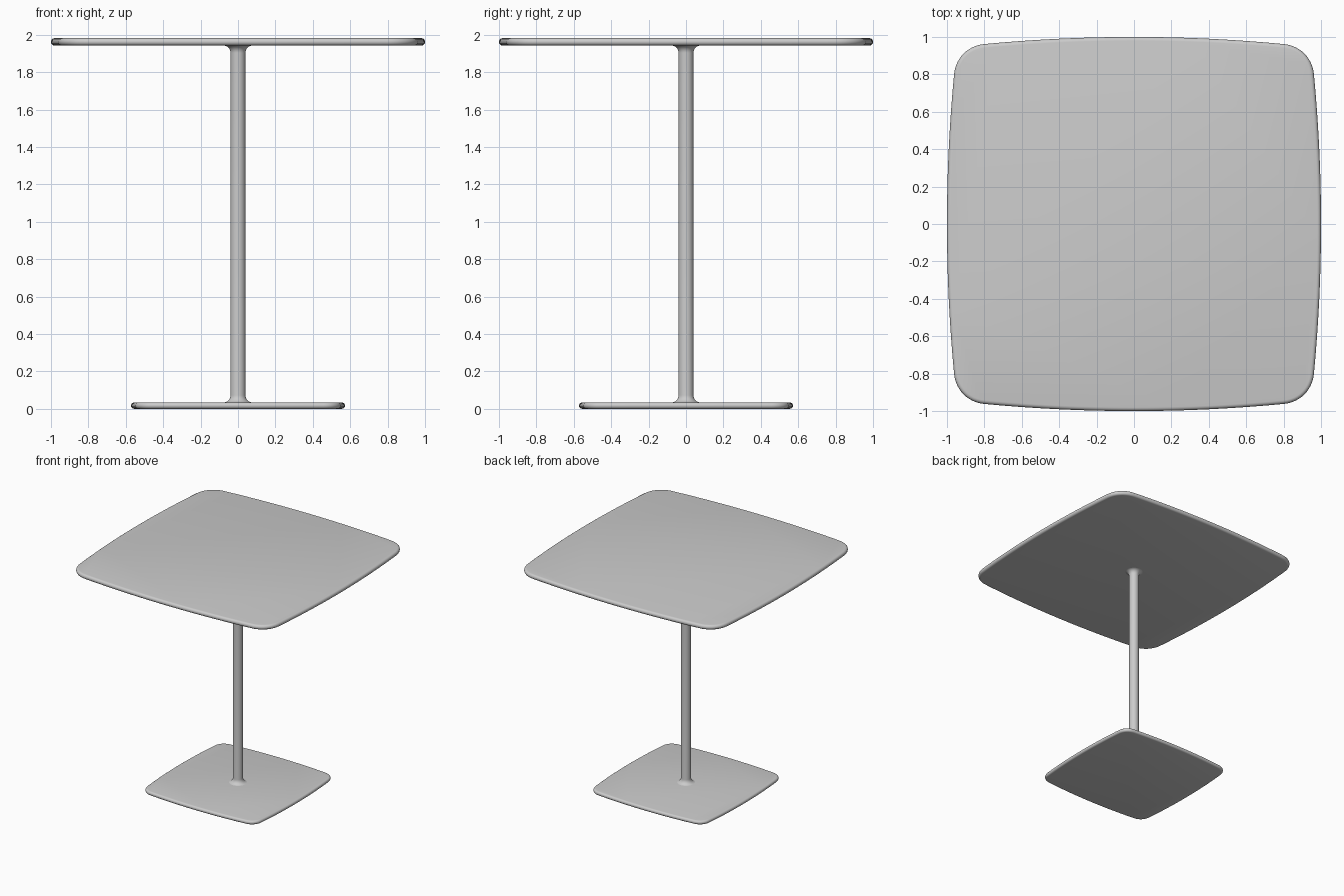
import bpy, bmesh, math
from mathutils import Vector

if "Cube" in bpy.data.objects:
    bpy.data.objects.remove(bpy.data.objects["Cube"])


def finish(name, bm, angle):
    bmesh.ops.recalc_face_normals(bm, faces=bm.faces)
    mesh = bpy.data.meshes.new(name)
    bm.to_mesh(mesh)
    bm.free()
    obj = bpy.data.objects.new(name, mesh)
    bpy.context.collection.objects.link(obj)
    bpy.ops.object.select_all(action='DESELECT')
    obj.select_set(True)
    bpy.context.view_layer.objects.active = obj
    bpy.ops.object.shade_smooth_by_angle(angle=math.radians(angle))
    return obj


def bridge(bm, a, b):
    n = len(a)
    for i in range(n):
        j = (i + 1) % n
        bm.faces.new((a[i], a[j], b[j], b[i]))


def outline(size):
    """Bulging square with soft corners, half-width = size."""
    quarter = []
    for i in range(24):                       # bowed side
        x = -0.8 + 1.6 * i / 24
        quarter.append(Vector((x, 1 - 0.038 * (x / 0.8) ** 2)))
    p0, p3, k = Vector((0.8, 0.962)), Vector((0.962, 0.8)), Vector((0.948, 0.948))
    p1, p2 = p0.lerp(k, 0.6), p3.lerp(k, 0.6)
    for i in range(12):                       # rounded corner
        t = i / 12
        s = 1 - t
        quarter.append(p0 * s**3 + p1 * 3*s*s*t + p2 * 3*s*t*t + p3 * t**3)
    pts = []
    for q in range(4):
        for p in quarter:
            for _ in range(q):
                p = Vector((p.y, -p.x))
            pts.append(p * size)
    return pts


def slab(name, size, z0, z1):
    """Plate with a rounded rim."""
    pts = outline(size)
    n = len(pts)
    normals = []
    for i in range(n):
        d = (pts[(i + 1) % n] - pts[i - 1]).normalized()
        normals.append(Vector((-d.y, d.x)))
    r, zc = (z1 - z0) / 2, (z0 + z1) / 2
    bm = bmesh.new()
    rings = []
    for k in range(9):
        a = -math.pi / 2 + math.pi * k / 8
        inset = r * (1 - math.cos(a))
        ring = []
        for p, nrm in zip(pts, normals):
            q = p - nrm * inset
            ring.append(bm.verts.new((q.x, q.y, zc + r * math.sin(a))))
        rings.append(ring)
    for a, b in zip(rings, rings[1:]):
        bridge(bm, a, b)
    bm.faces.new(rings[0])
    bm.faces.new(rings[-1])
    return finish(name, bm, 40)


def column(name, radius, z0, z1, fillet, segments=48):
    """Round post flaring into the plates at both ends."""
    arc = [(radius + fillet * (1 - math.sin(t)), fillet * (1 - math.cos(t)))
           for t in (math.pi / 2 * i / 8 for i in range(9))]
    profile = [(r, z0 + h) for r, h in arc] + [(r, z1 - h) for r, h in reversed(arc)]
    bm = bmesh.new()
    rings = [[bm.verts.new((r * math.cos(2 * math.pi * i / segments),
                            r * math.sin(2 * math.pi * i / segments), z))
              for i in range(segments)] for r, z in profile]
    for a, b in zip(rings, rings[1:]):
        bridge(bm, a, b)
    bm.faces.new(rings[0])
    bm.faces.new(rings[-1])
    return finish(name, bm, 40)


# Table top, floor plate and the post between them
slab("table_top", 1.0, 1.942, 1.982)
slab("base_plate", 0.572, 0.0, 0.034)
column("post", 0.04, 0.033, 1.943, 0.04)
